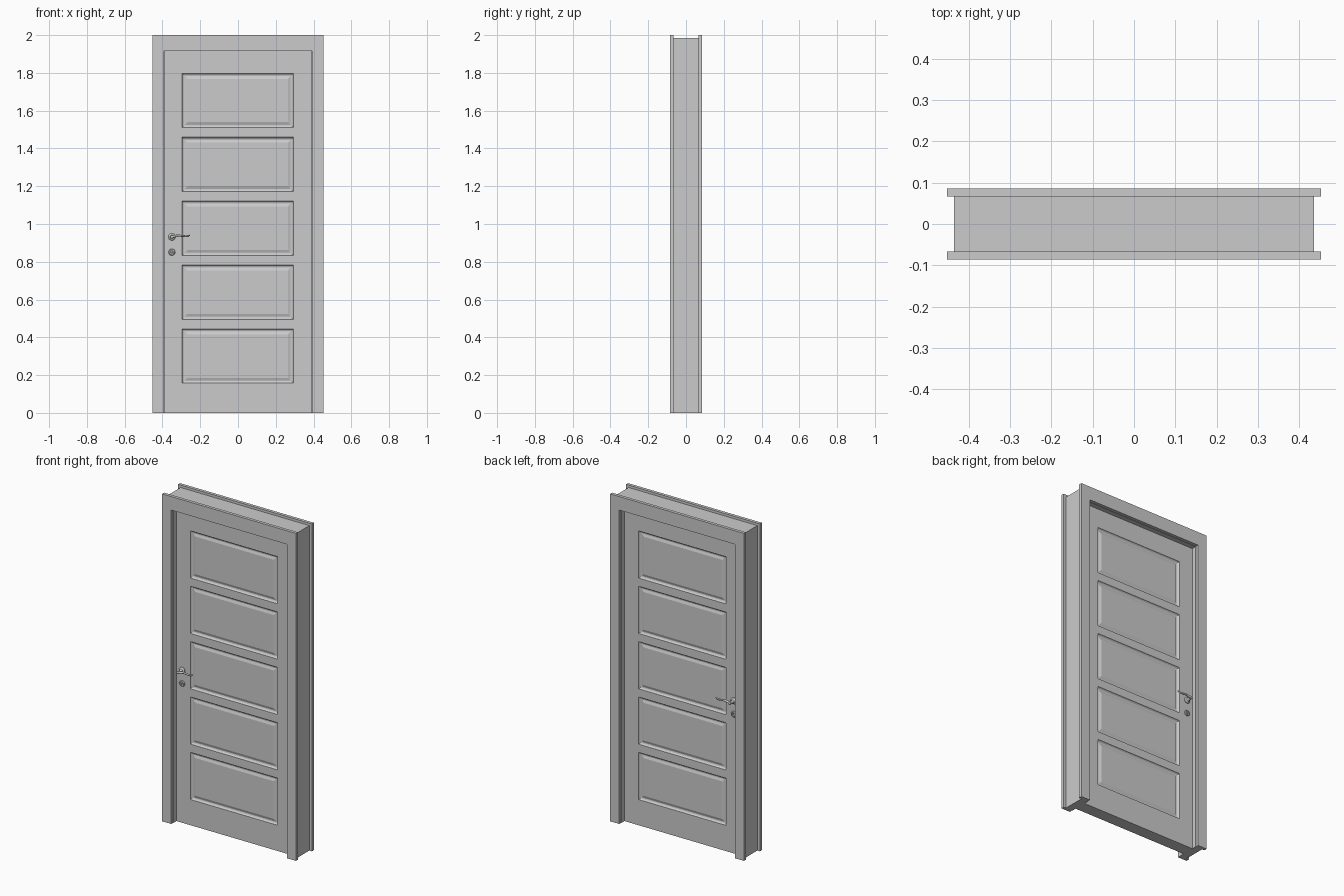
import bpy, bmesh, math
from mathutils import Matrix, Vector

if "Cube" in bpy.data.objects:
    bpy.data.objects.remove(bpy.data.objects["Cube"])

DOOR_Y = 0.038      # half thickness of the leaf
HANDLE_X = -0.35


def finish(name, bm, smooth=False):
    bmesh.ops.recalc_face_normals(bm, faces=bm.faces[:])
    me = bpy.data.meshes.new(name)
    bm.to_mesh(me)
    bm.free()
    ob = bpy.data.objects.new(name, me)
    bpy.context.collection.objects.link(ob)
    if smooth:
        bpy.ops.object.select_all(action='DESELECT')
        ob.select_set(True)
        bpy.context.view_layer.objects.active = ob
        bpy.ops.object.shade_smooth_by_angle(angle=math.radians(35))
    return ob


def mirror_y(ob):
    m = ob.modifiers.new("mirror", 'MIRROR')
    m.use_axis = (False, True, False)
    return ob


def u_frame(name, xo, zo, xi, zi, y0, y1):
    """Upside-down U profile extruded from y0 to y1."""
    bm = bmesh.new()
    pts = [(-xo, 0), (-xo, zo), (xo, zo), (xo, 0), (xi, 0), (xi, zi), (-xi, zi), (-xi, 0)]
    f = bm.faces.new([bm.verts.new((x, y0, z)) for x, z in pts])
    ret = bmesh.ops.extrude_face_region(bm, geom=[f])
    vs = [g for g in ret["geom"] if isinstance(g, bmesh.types.BMVert)]
    bmesh.ops.translate(bm, verts=vs, vec=(0, y1 - y0, 0))
    return finish(name, bm)


def turned(name, x, z, profile, seg=24):
    """Lathe a (radius, distance out from the leaf) profile about the y direction."""
    bm = bmesh.new()
    rings = []
    for r, d in profile:
        rings.append([bm.verts.new((x + r * math.cos(2 * math.pi * i / seg), -DOOR_Y - d,
                                    z + r * math.sin(2 * math.pi * i / seg))) for i in range(seg)])
    for a, b in zip(rings, rings[1:]):
        for i in range(seg):
            j = (i + 1) % seg
            bm.faces.new((a[i], a[j], b[j], b[i]))
    bm.faces.new(rings[0])
    bm.faces.new(rings[-1])
    return mirror_y(finish(name, bm, True))


# Frame: lining with a casing on each side
u_frame("frame_lining", 0.435, 1.985, 0.389, 1.915, -0.067, 0.067)
u_frame("front_casing", 0.452, 2.0, 0.391, 1.917, -0.086, -0.067)
u_frame("back_casing", 0.452, 2.0, 0.391, 1.917, 0.067, 0.086)

# Door leaf: front half as a grid, five raised panels, mirrored to the back
xs = [-0.389, -0.296, 0.293, 0.389]
zs = [0.0]
for k in range(5):
    c = 0.301 + k * 0.3382
    zs += [c - 0.144, c + 0.144]
zs.append(1.915)
bm = bmesh.new()
grid = [[bm.verts.new((x, -DOOR_Y, z)) for x in xs] for z in zs]
panels = []
for j in range(len(zs) - 1):
    for i in range(3):
        f = bm.faces.new((grid[j][i], grid[j][i + 1], grid[j + 1][i + 1], grid[j + 1][i]))
        if i == 1 and j % 2 == 1:
            panels.append(f)
rim = [e for e in bm.edges if e.is_boundary]
bm.normal_update()
# moulding: quirk, cove, groove, then slope up to the raised field
for t, d in [(0.002, -0.004), (0.004, -0.004), (0.005, -0.002), (0.004, 0.0),
             (0.014, 0.005)]:
    bmesh.ops.inset_individual(bm, faces=panels, thickness=t, depth=d, use_even_offset=True)
ret = bmesh.ops.extrude_edge_only(bm, edges=rim)
for g in ret["geom"]:
    if isinstance(g, bmesh.types.BMVert):
        g.co.y = 0.0
leaf = mirror_y(finish("door_leaf", bm, False))

# Handle rose, neck and lever on both faces
turned("handle_rose", HANDLE_X, 0.932,
       [(0.019, -0.002), (0.019, 0.004), (0.016, 0.008), (0.010, 0.010), (0.008, 0.014),
        (0.007, 0.034), (0.009, 0.038), (0.008, 0.043), (0.004, 0.045)])

bm = bmesh.new()
path = [(-0.352, 0.932, 0.0075), (-0.335, 0.936, 0.0065), (-0.315, 0.939, 0.0055),
        (-0.295, 0.937, 0.005), (-0.275, 0.935, 0.005), (-0.262, 0.937, 0.0045),
        (-0.254, 0.941, 0.003)]
rings = []
for x, z, r in path:
    rings.append([bm.verts.new((x, -DOOR_Y - 0.037 + r * 1.1 * math.cos(a), z + r * math.sin(a)))
                  for a in [2 * math.pi * i / 12 for i in range(12)]])
for a, b in zip(rings, rings[1:]):
    for i in range(12):
        j = (i + 1) % 12
        bm.faces.new((a[i], a[j], b[j], b[i]))
bm.faces.new(rings[0])
bm.faces.new(rings[-1])
mirror_y(finish("handle_lever", bm, True))

# Key escutcheon with a raised lock cylinder and slot
turned("key_escutcheon", HANDLE_X, 0.851,
       [(0.018, -0.002), (0.018, 0.004), (0.015, 0.008), (0.010, 0.008), (0.009, 0.005)])
turned("lock_cylinder", HANDLE_X, 0.854, [(0.005, 0.0), (0.005, 0.008), (0.004, 0.009)], 16)
bm = bmesh.new()
bmesh.ops.create_cube(bm, size=1.0, matrix=Matrix.Translation(
    Vector((HANDLE_X, -DOOR_Y - 0.004, 0.848))) @ Matrix.Diagonal((0.004, 0.008, 0.010, 1)))
mirror_y(finish("lock_slot", bm))
